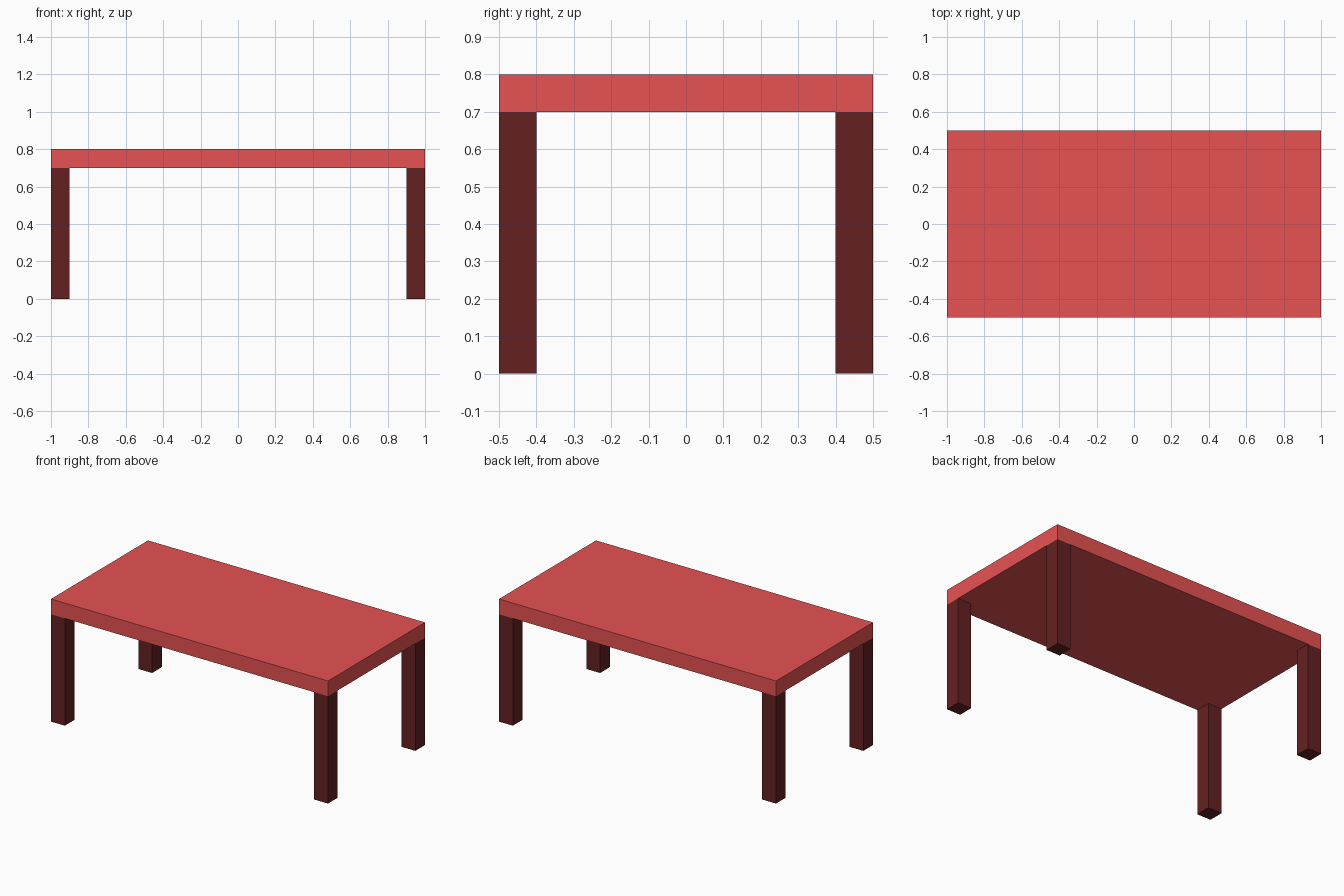
import bpy

if "Cube" in bpy.data.objects:
    bpy.data.objects.remove(bpy.data.objects["Cube"])


def material(name, color):
    mat = bpy.data.materials.new(name)
    mat.diffuse_color = color
    mat.use_nodes = True
    mat.node_tree.nodes["Principled BSDF"].inputs["Base Color"].default_value = mat.diffuse_color
    return mat


def box(name, center, size, mat):
    bpy.ops.mesh.primitive_cube_add(size=1, location=center)
    obj = bpy.context.object
    obj.name = name
    obj.scale = size
    bpy.ops.object.transform_apply(location=False, rotation=False, scale=True)
    obj.data.materials.append(mat)
    return obj


red = material("red_paint", (0.80, 0.085, 0.085, 1))
dark_red = material("dark_red_paint", (0.127, 0.015, 0.016, 1))

# Flat slab top
box("table_top", (0, 0, 0.75), (2.0, 1.0, 0.1), red)

# Four square legs flush with the corners
for side, x in (("left", -0.95), ("right", 0.95)):
    for end, y in (("front", -0.45), ("back", 0.45)):
        box(f"{end}_{side}_leg", (x, y, 0.35), (0.1, 0.1, 0.7), dark_red)
